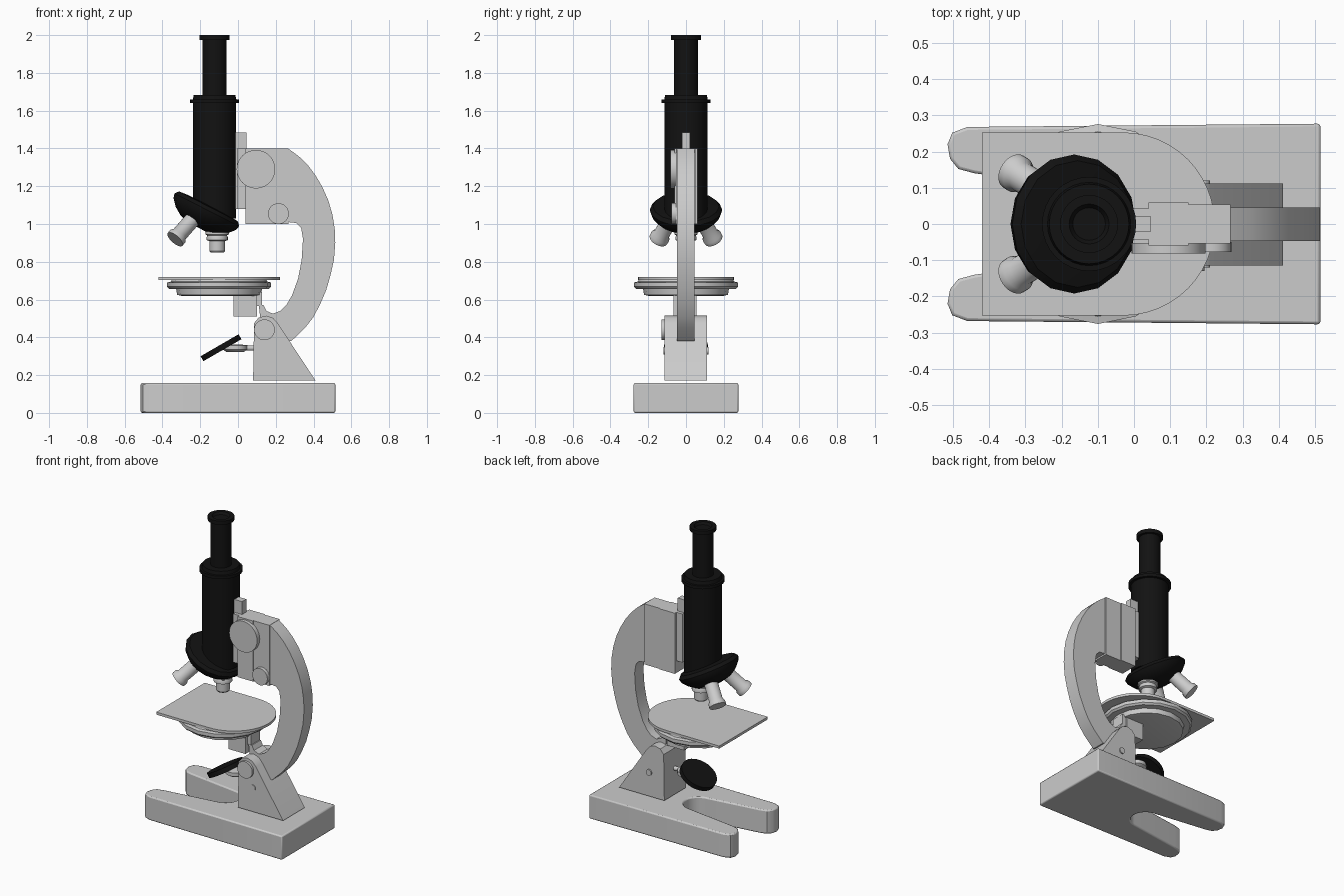
import bpy, bmesh, math
from mathutils import Vector

if "Cube" in bpy.data.objects:
    bpy.data.objects.remove(bpy.data.objects["Cube"])

black = bpy.data.materials.new("black_enamel")
black.diffuse_color = (0.006, 0.006, 0.006, 1)
black.use_nodes = True
black.node_tree.nodes["Principled BSDF"].inputs["Base Color"].default_value = black.diffuse_color


def finish(bm, name, mat=None, angle=35):
    bmesh.ops.recalc_face_normals(bm, faces=bm.faces)
    me = bpy.data.meshes.new(name)
    bm.to_mesh(me)
    bm.free()
    for p in me.polygons:
        p.use_smooth = True
    me.set_sharp_from_angle(angle=math.radians(angle))
    ob = bpy.data.objects.new(name, me)
    bpy.context.collection.objects.link(ob)
    if mat:
        me.materials.append(mat)
    return ob


def extrude(name, pts, lo, hi, plane="XZ"):
    """Outline extruded along y (XZ plane) or z (XY plane)."""
    bm = bmesh.new()
    place = (lambda a, b, h: (a, h, b)) if plane == "XZ" else (lambda a, b, h: (a, b, h))
    f = bm.faces.new([bm.verts.new(place(a, b, lo)) for a, b in pts])
    geo = bmesh.ops.extrude_face_region(bm, geom=[f])["geom"]
    d = Vector(place(0, 0, hi - lo))
    bmesh.ops.translate(bm, vec=d, verts=[g for g in geo if isinstance(g, bmesh.types.BMVert)])
    return finish(bm, name)


def box(name, x, y, z):
    return extrude(name, [(x[0], z[0]), (x[1], z[0]), (x[1], z[1]), (x[0], z[1])], y[0], y[1])


def lathe(name, prof, origin, direction=(0, 0, 1), segs=32, mat=None):
    """(radius, height) profile turned about a direction from origin."""
    bm = bmesh.new()
    rot = Vector(direction).to_track_quat("Z", "Y")
    rings = []
    for r, h in prof:
        ring = []
        for i in range(segs):
            a = 2 * math.pi * i / segs
            ring.append(bm.verts.new(Vector(origin) + rot @ Vector((r * math.cos(a), r * math.sin(a), h))))
        rings.append(ring)
    for a, b in zip(rings, rings[1:]):
        for i in range(segs):
            j = (i + 1) % segs
            bm.faces.new((a[i], a[j], b[j], b[i]))
    bm.faces.new(rings[0])
    bm.faces.new(rings[-1])
    return finish(bm, name, mat)


def mirrored(half):
    """Close a half outline (y >= 0) across the x axis."""
    return half + [(x, -y) for x, y in reversed(half) if y > 1e-6]


def arc(cx, r, a0, a1, n):
    out = []
    for i in range(n + 1):
        a = math.radians(a0 + (a1 - a0) * i / n)
        out.append((cx + r * math.cos(a), r * math.sin(a)))
    return out


# Forked base
half = arc(-0.09, 0.09, 0, 83, 8) + [(-0.44, 0.14), (-0.485, 0.152), (-0.508, 0.18), (-0.515, 0.22),
                                     (-0.502, 0.252), (-0.46, 0.268), (0.515, 0.277)]
base = extrude("base", mirrored(half), 0, 0.158, "XY")
bev = base.modifiers.new("soft_edges", "BEVEL")
bev.width, bev.segments, bev.limit_method, bev.angle_limit = 0.008, 2, "ANGLE", math.radians(50)

# Pillar with pivot knob and bolt
extrude("pillar", [(0.08, 0.172), (0.41, 0.172), (0.21, 0.475), (0.185, 0.503), (0.15, 0.515),
                   (0.11, 0.505), (0.085, 0.475)], -0.115, 0.112)
lathe("pivot_knob", [(0.055, 0), (0.055, 0.018)], (0.14, -0.112, 0.44), (0, -1, 0))
lathe("pillar_bolt", [(0.02, 0), (0.02, 0.24)], (0.19, 0.12, 0.33), (0, -1, 0), 16)

# Curved arm
extrude("arm", [(0.265, 1.4), (0.32, 1.36), (0.367, 1.315), (0.41, 1.258), (0.447, 1.195), (0.478, 1.125),
                (0.5, 1.05), (0.512, 0.975), (0.515, 0.9), (0.508, 0.81), (0.49, 0.73), (0.467, 0.65),
                (0.435, 0.575), (0.398, 0.505), (0.355, 0.45), (0.282, 0.38), (0.13, 0.4), (0.11, 0.57),
                (0.135, 0.57), (0.15, 0.54), (0.185, 0.525), (0.225, 0.54), (0.255, 0.57), (0.285, 0.62),
                (0.318, 0.71), (0.337, 0.81), (0.344, 0.92), (0.334, 0.98), (0.31, 1.005), (0.265, 1.01)],
        -0.047, 0.045)

# Focus block, slide and rack
box("focus_block_rear", (0.15, 0.267), (-0.054, 0.054), (1.0, 1.4))
box("focus_block_front", (0.04, 0.15), (-0.06, 0.06), (1.0, 1.4))
box("focus_slide", (-0.005, 0.042), (-0.043, 0.043), (1.08, 1.4))
box("focus_rack", (-0.015, 0.045), (-0.022, 0.022), (1.08, 1.485))
lathe("coarse_focus_knob", [(0.102, 0), (0.102, 0.03)], (0.095, -0.052, 1.29), (0, -1, 0))
lathe("fine_focus_knob", [(0.055, 0), (0.055, 0.028)], (0.214, -0.05, 1.055), (0, -1, 0))

# Body tube and eyepiece
lathe("body_tube", [(0.114, 1.03), (0.114, 1.64), (0.13, 1.64), (0.13, 1.66), (0.115, 1.66), (0.11, 1.683),
                    (0.064, 1.683), (0.064, 1.975), (0.08, 1.975), (0.08, 2.0), (0.055, 2.0), (0.045, 1.985)],
      (-0.124, 0, 0), mat=black)

# Tilted revolving nosepiece
tilt = math.radians(27)
axis = Vector((-math.sin(tilt), 0, -math.cos(tilt)))
centre = Vector((-0.165, 0, 1.075))
lathe("nosepiece", [(0.12, -0.025), (0.175, -0.02), (0.192, 0), (0.185, 0.025), (0.155, 0.06), (0.11, 0.09),
                    (0.05, 0.105)], centre, axis, 16, black)

# Three objectives fanned around the nosepiece axis
apex = centre - axis * 0.11
down = Vector((0, 0, -1))
apex.x = -0.11
end = apex.z - 0.85
lathe("working_objective", [(0.05, end - 0.19), (0.062, end - 0.12), (0.062, end - 0.095), (0.052, end - 0.09),
                            (0.056, end - 0.08), (0.056, end - 0.065), (0.042, end - 0.06), (0.042, end - 0.008),
                            (0.036, end), (0.02, end)], apex, down, 24)
from mathutils import Quaternion
for side in (1, -1):
    d = Quaternion(axis, side * math.radians(120)) @ down
    lathe("side_objective", [(0.045, 0.13), (0.042, 0.2), (0.042, 0.33), (0.052, 0.345), (0.052, 0.368),
                             (0.03, 0.368)], apex, d, 24)

# Stage plate on stepped disc
extrude("stage_plate", mirrored(arc(-0.03, 0.253, 0, 90, 12) + [(-0.42, 0.253)]), 0.703, 0.72, "XY")
lathe("stage_disc", [(0.2, 0.62), (0.222, 0.625), (0.227, 0.655), (0.265, 0.657), (0.276, 0.668), (0.276, 0.69),
                     (0.255, 0.695), (0.25, 0.705)], (-0.1, 0, 0), segs=16)
box("stage_bracket", (-0.025, 0.1), (-0.065, 0.055), (0.51, 0.63))
box("stage_bracket_foot", (0.02, 0.128), (-0.045, 0.045), (0.565, 0.64))

# Mirror, its cradle and rod
m = math.radians(30)
n = Vector((-math.sin(m), 0, math.cos(m)))
lathe("mirror", [(0.116, -0.015), (0.116, 0.015)], (-0.09, 0, 0.345), n, 32, black)
lathe("mirror_cradle", [(0.045, 0.322), (0.065, 0.335), (0.065, 0.358), (0.03, 0.362)], (-0.015, 0, 0), segs=24)
lathe("mirror_rod", [(0.014, 0), (0.014, 0.11)], (-0.02, 0, 0.343), (1, 0, 0), 16)
